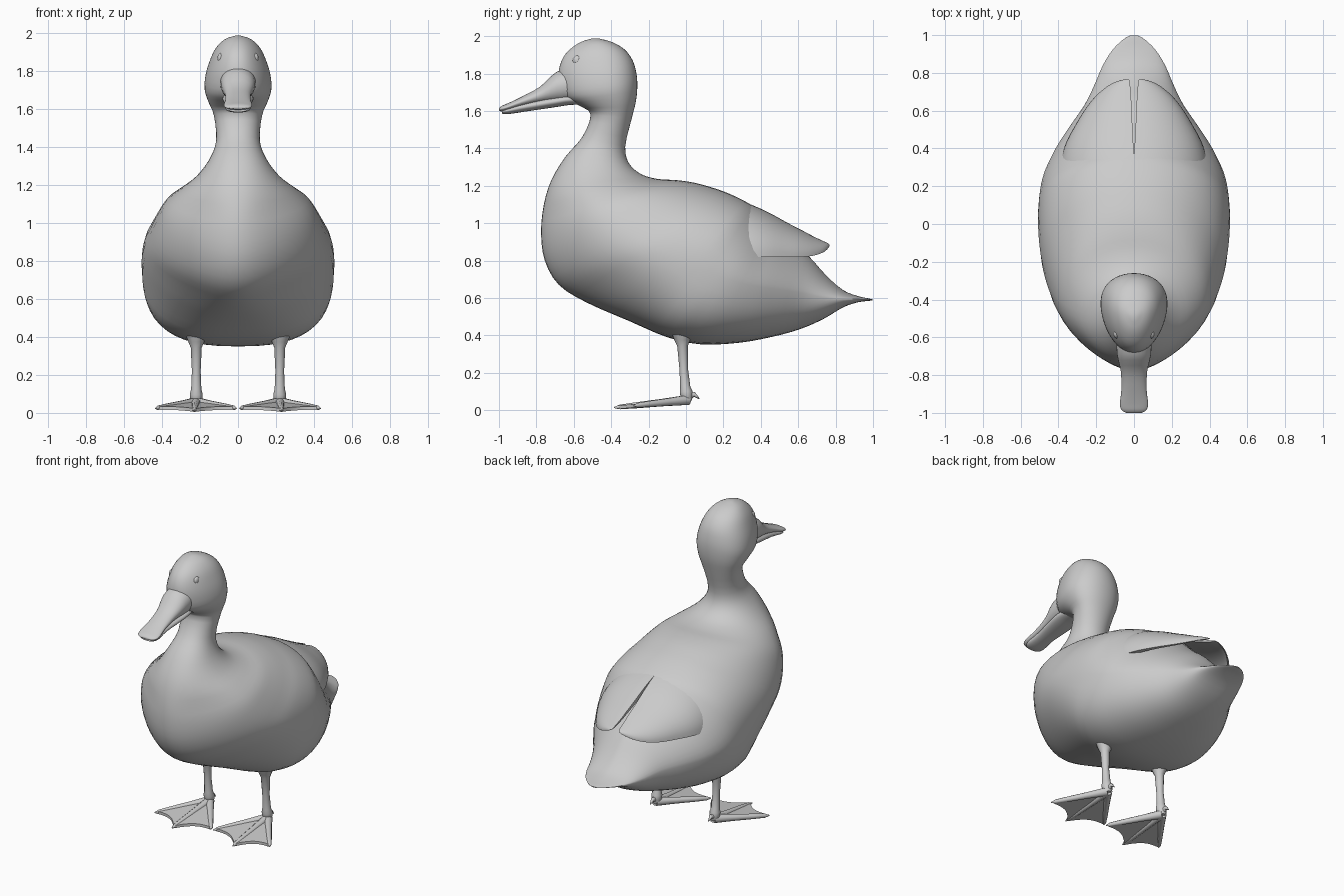
import bpy, bmesh, math
from mathutils import Vector

if "Cube" in bpy.data.objects:
    bpy.data.objects.remove(bpy.data.objects["Cube"])


def skin(name, rings, angle=50):
    """Join closed rings of points into a capped, smooth-shaded surface."""
    bm = bmesh.new()
    vs = [[bm.verts.new(p) for p in r] for r in rings]
    n = len(vs[0])
    for a, b in zip(vs, vs[1:]):
        for i in range(n):
            j = (i + 1) % n
            bm.faces.new((a[i], a[j], b[j], b[i]))
    bm.faces.new(vs[0])
    bm.faces.new(vs[-1])
    return finish(name, bm, angle)


def finish(name, bm, angle=50):
    bmesh.ops.recalc_face_normals(bm, faces=bm.faces)
    me = bpy.data.meshes.new(name)
    bm.to_mesh(me)
    bm.free()
    ob = bpy.data.objects.new(name, me)
    bpy.context.collection.objects.link(ob)
    bpy.ops.object.select_all(action='DESELECT')
    ob.select_set(True)
    bpy.context.view_layer.objects.active = ob
    bpy.ops.object.shade_smooth_by_angle(angle=math.radians(angle))
    return ob


def smooth_rows(rows, steps=3):
    """Catmull-Rom interpolation between rows of numbers."""
    out = []
    last = len(rows) - 1
    for i in range(last):
        quad = [rows[max(0, min(last, i + k))] for k in (-1, 0, 1, 2)]
        for s in range(steps):
            t = s / steps
            out.append([0.5 * (2 * b + (c - a) * t + (2 * a - 5 * b + 4 * c - d) * t * t
                               + (3 * b - a - 3 * c + d) * t ** 3) for a, b, c, d in zip(*quad)])
    return out + [list(rows[-1])]


def power(v, e):
    return math.copysign(abs(v) ** e, v)


def clamp(v):
    return max(0.0, min(1.0, v))


def profile_loft(name, rows, count=40, bird=False):
    """Rows: lower/front y, z, upper/back y, z, half width."""
    rings = []
    for fy, fz, by, bz, w in smooth_rows(rows):
        w = max(w, 0.004)
        e_low, e_up, head_taper, breast = 2 / (2 + 1.4 * w), 1.0, 0, 0
        if bird:  # narrow face, narrow rounded breast, sloping rump
            head_taper = 0.2 * clamp((fz - 1.52) / 0.15)
            breast = clamp((-fy - .1) / .45) * clamp((1.35 - fz) / .3)
            e_low += (1 - e_low) * breast
            e_up = 1 - .15 * w + .3 * clamp((by - .33) / .15)
        ring = []
        for i in range(count):
            a = 2 * math.pi * i / count
            c = -math.cos(a)
            e = e_up if c > 0 else e_low
            s = power(c, e)
            x = w * power(math.sin(a), e) * (1 + head_taper * s)
            x *= 1 - 0.3 * breast * min(s, 0) ** 2
            ring.append((x, (fy + by) / 2 + s * (by - fy) / 2, (fz + bz) / 2 + s * (bz - fz) / 2))
        rings.append(ring)
    return skin(name, rings)


def tube(name, pts, radii, count=12):
    pts = [Vector(p) for p in pts]
    rings = []
    for i, (p, r) in enumerate(zip(pts, radii)):
        d = pts[min(i + 1, len(pts) - 1)] - pts[max(i - 1, 0)]
        q = d.to_track_quat('Z', 'Y')
        rings.append([p + q @ Vector((r * math.cos(a), r * math.sin(a), 0))
                      for a in (2 * math.pi * k / count for k in range(count))])
    return skin(name, rings)


# Head, neck, body and tail as one continuous surface
head = [
    (-.50, 1.988, -.47, 1.988, .015), (-.57, 1.965, -.40, 1.97, .07),
    (-.64, 1.91, -.33, 1.93, .115), (-.675, 1.84, -.285, 1.87, .145),
    (-.68, 1.76, -.265, 1.80, .167), (-.655, 1.675, -.26, 1.73, .173),
    (-.57, 1.628, -.268, 1.65, .155), (-.51, 1.58, -.29, 1.56, .127)]
body = [
    (-.555, 1.46, -.325, 1.41, .115), (-.645, 1.355, -.305, 1.32, .15),
    (-.72, 1.23, -.24, 1.262, .22), (-.76, 1.10, -.15, 1.236, .31),
    (-.775, .95, -.05, 1.23, .385), (-.755, .80, .05, 1.215, .43),
    (-.68, .67, .15, 1.187, .467), (-.53, .575, .22, 1.162, .495),
    (-.30, .475, .29, 1.13, .508), (-.10, .39, .36, 1.09, .503),
    (.08, .352, .43, 1.03, .48), (.28, .36, .50, .96, .42),
    (.45, .39, .57, .895, .345), (.60, .43, .66, .82, .262),
    (.73, .485, .75, .72, .208), (.84, .55, .84, .642, .165),
    (.92, .577, .92, .61, .115), (.975, .584, .975, .598, .06),
    (.998, .587, .998, .593, .02)]
profile_loft("body", head + body, 48, bird=True)

# Bill
profile_loft("upper_bill", [
    (-.58, 1.65, -.58, 1.84, .095), (-.69, 1.645, -.69, 1.81, .09),
    (-.78, 1.64, -.78, 1.73, .07), (-.88, 1.622, -.88, 1.675, .067),
    (-.95, 1.603, -.95, 1.642, .075), (-.985, 1.597, -.985, 1.627, .066),
    (-1.0, 1.602, -1.0, 1.614, .04)], 28)
profile_loft("lower_bill", [
    (-.53, 1.635, -.53, 1.68, .06), (-.62, 1.632, -.62, 1.69, .08),
    (-.70, 1.62, -.70, 1.68, .08), (-.85, 1.598, -.85, 1.65, .062),
    (-.95, 1.583, -.95, 1.622, .065), (-.985, 1.586, -.985, 1.606, .045)], 24)

# Folded wing sections: y, inner x, outer x, lower z, upper z
wing_rows = [
    (.20, .0, .39, .83, 1.15), (.32, .0, .39, .82, 1.11), (.43, .004, .36, .82, 1.063),
    (.55, .010, .295, .82, .998), (.62, .013, .25, .82, .962), (.68, .016, .20, .826, .93),
    (.73, .02, .14, .842, .906), (.755, .022, .09, .86, .895), (.767, .03, .045, .877, .885)]


def wing(name, sx):
    rings = []
    for y, xi, xo, zl, zu in smooth_rows(wing_rows):
        th = 0.14 * (zu - zl)
        arc = [math.pi / 2 * k / 12 for k in range(13)]
        ring = [(sx * (xi + (xo - xi) * math.sin(t)), y, zl + (zu - zl) * math.cos(t)) for t in arc]
        ring += [(sx * (xi + max(xo - xi - th, .004) * math.sin(t)), y,
                  zl + (zu - zl - th) * math.cos(t)) for t in reversed(arc)]
        rings.append(ring)
    skin(name, rings, 40)


def foot(side, sx):
    def at(x, y, z):
        return Vector((sx * (.22 + x), y, z))
    # Leg with ankle knob
    tube(side + "_leg",
         [at(0, -.02, .42), at(0, -.02, .375), at(0, -.018, .345), at(0, -.012, .22),
          at(0, -.004, .125), at(0, 0, .10), at(0, .005, .07), at(0, .01, .045)],
         [.06, .042, .029, .023, .027, .034, .032, .02])
    # Toes
    heel = at(0, .01, .055)
    tips = [at(-.212, -.28, .024), at(.01, -.385, .014), at(.215, -.28, .024)]
    for label, tip in zip(("inner", "middle", "outer"), tips):
        mids = [heel.lerp(tip, t) for t in (0, .35, .7, .92, 1)]
        tube(f"{side}_{label}_toe", mids, [.028, .021, .017, .013, .003], 10)
    tube(side + "_hind_toe", [at(0, .015, .07), at(0, .045, .085), at(0, .072, .06)],
         [.018, .013, .003], 8)
    # Web with scalloped front edge
    edge = []
    for a, b in zip(tips, tips[1:]):
        for k in range(6):
            t = k / 6
            edge.append(heel.lerp(a.lerp(b, t), .96 - .4 * t * (1 - t)))
    edge.append(heel.lerp(tips[-1], .96))
    bm = bmesh.new()
    layers = [[bm.verts.new(p + Vector((0, 0, dz))) for p in [heel] + edge] for dz in (.008, -.01)]
    top, low = layers
    n = len(top)
    for i in range(1, n - 1):
        bm.faces.new((top[0], top[i], top[i + 1]))
        bm.faces.new((low[0], low[i + 1], low[i]))
    for i in range(n):
        j = (i + 1) % n
        bm.faces.new((top[i], low[i], low[j], top[j]))
    finish(side + "_web", bm, 30)


def eye(name, sx):
    bm = bmesh.new()
    bmesh.ops.create_uvsphere(bm, u_segments=16, v_segments=10, radius=.026)
    bmesh.ops.scale(bm, vec=(.6, 1, 1), verts=bm.verts)
    bmesh.ops.translate(bm, vec=(sx * .093, -.58, 1.87), verts=bm.verts)
    finish(name, bm)


# Paired parts
for side, sx in (("left", 1), ("right", -1)):
    wing(side + "_wing", sx)
    foot(side, sx)
    eye(side + "_eye", sx)
